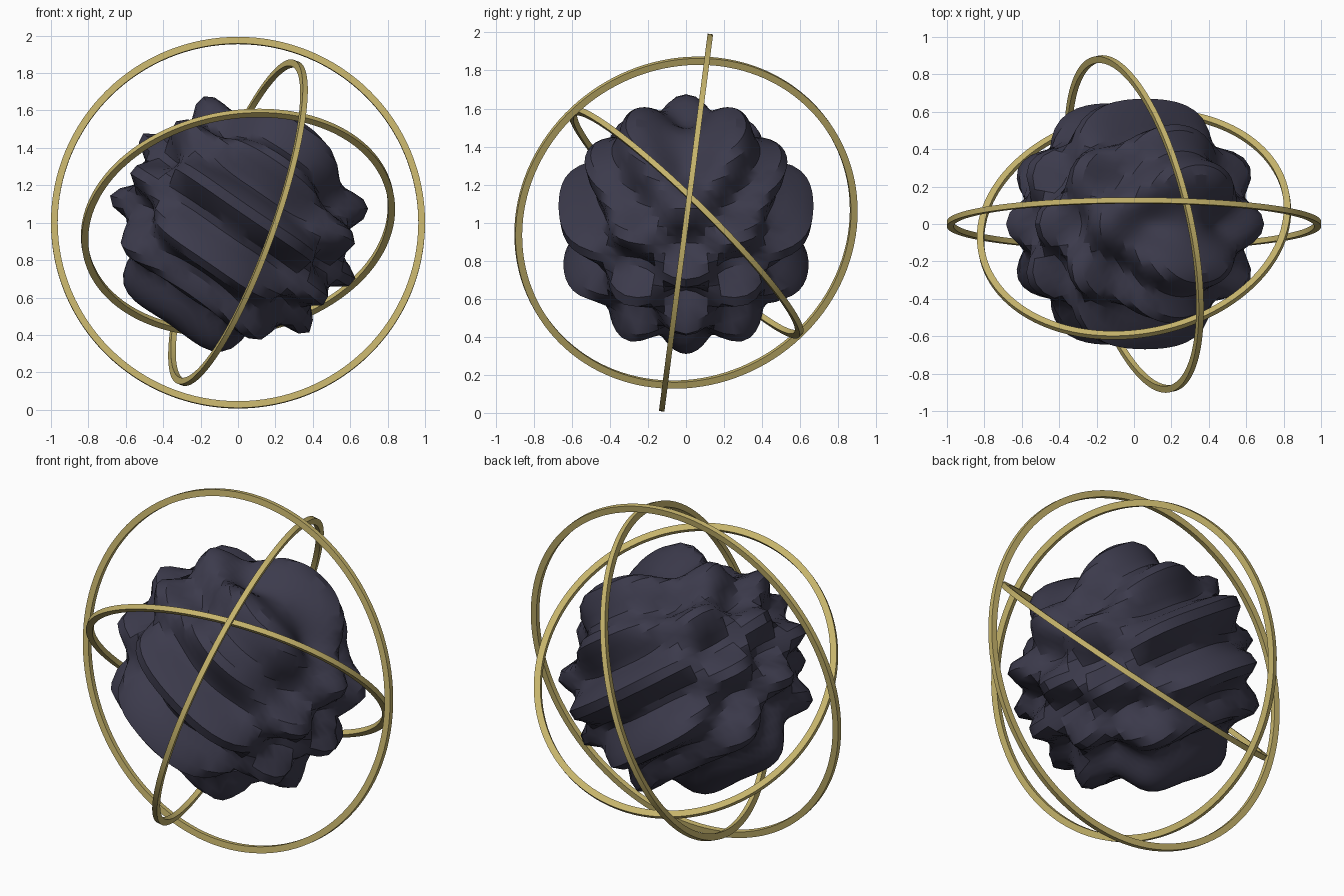
import bpy, bmesh, math
from mathutils import Vector, Matrix

if "Cube" in bpy.data.objects:
    bpy.data.objects.remove(bpy.data.objects["Cube"])

CENTER = Vector((0, 0, 1))


def material(name, rgb):
    m = bpy.data.materials.new(name)
    m.diffuse_color = (*rgb, 1)
    m.use_nodes = True
    m.node_tree.nodes["Principled BSDF"].inputs["Base Color"].default_value = m.diffuse_color
    return m


slate = material("dark_slate", (0.045, 0.043, 0.072))
gold = material("pale_gold", (0.57, 0.46, 0.15))


def add_object(name, bm, mat, angle):
    mesh = bpy.data.meshes.new(name)
    bm.to_mesh(mesh)
    bm.free()
    mesh.materials.append(mat)
    ob = bpy.data.objects.new(name, mesh)
    bpy.context.collection.objects.link(ob)
    ob.location = CENTER
    bpy.context.view_layer.objects.active = ob
    ob.select_set(True)
    bpy.ops.object.shade_smooth_by_angle(angle=math.radians(angle))
    ob.select_set(False)
    return ob


# Rippled core: sphere displaced by a checkered wave in the tilted frame
TILT = 0.6
bm = bmesh.new()
bmesh.ops.create_uvsphere(bm, u_segments=64, v_segments=40, radius=1)
for v in bm.verts:
    n = v.co.normalized()
    v.co = n * (0.605 + 0.095 * math.sin(12 * n.z) * math.cos(7 * n.y))
bmesh.ops.rotate(bm, verts=bm.verts, cent=(0, 0, 0),
                 matrix=Matrix.Rotation(TILT, 3, 'Y'))
add_object("rippled_core", bm, slate, 30)


# Orbit rings: flat bands with a rectangular section
def ring(name, outer, normal, width=0.036, depth=0.029, steps=128):
    bm = bmesh.new()
    section = [(outer, -depth / 2), (outer, depth / 2),
               (outer - width, depth / 2), (outer - width, -depth / 2)]
    loops = []
    for i in range(steps):
        a = math.tau * i / steps
        loops.append([bm.verts.new((r * math.cos(a), r * math.sin(a), z))
                      for r, z in section])
    for i in range(steps):
        a, b = loops[i], loops[(i + 1) % steps]
        for j in range(4):
            k = (j + 1) % 4
            bm.faces.new((a[j], b[j], b[k], a[k]))
    bmesh.ops.recalc_face_normals(bm, faces=bm.faces)
    turn = Vector((0, 0, 1)).rotation_difference(Vector(normal).normalized())
    bmesh.ops.rotate(bm, verts=bm.verts, cent=(0, 0, 0), matrix=turn.to_matrix())
    add_object(name, bm, gold, 30)


ring("outer_ring", 1.0, (0, 0.992, -0.128))
ring("middle_ring", 0.92, (0.92, 0.21, -0.33))
ring("inner_ring", 0.846, (-0.136, 0.695, 0.706))
